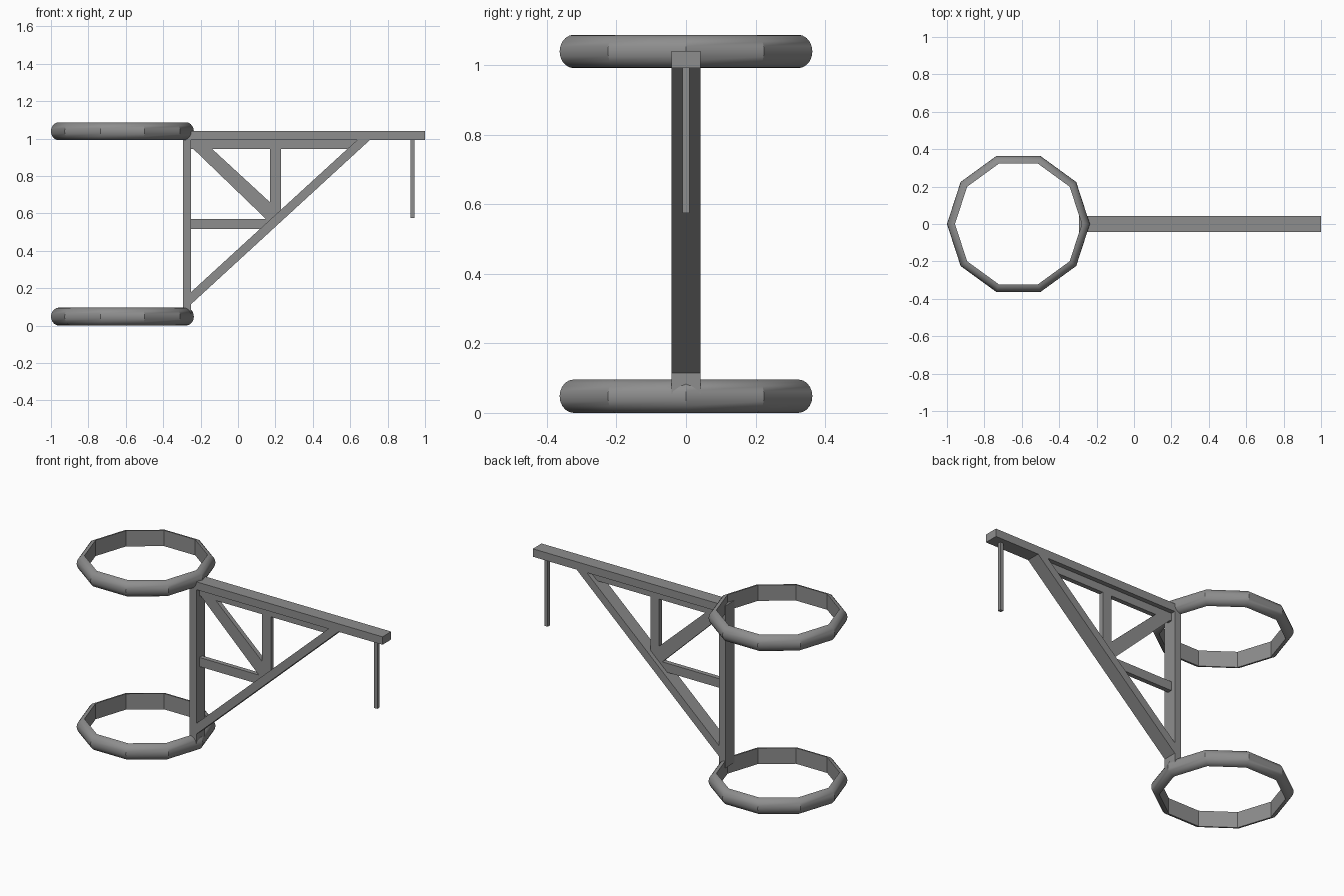
import bpy, bmesh, math

default = bpy.data.objects.get("Cube")
if default:
    bpy.data.objects.remove(default, do_unlink=True)

grey = bpy.data.materials.new("steel_grey")
grey.use_nodes = True
colour = (0.27, 0.27, 0.27, 1)
grey.diffuse_color = colour
grey.node_tree.nodes["Principled BSDF"].inputs["Base Color"].default_value = colour


def finish(name, bm):
    bmesh.ops.recalc_face_normals(bm, faces=bm.faces)
    mesh = bpy.data.meshes.new(name)
    bm.to_mesh(mesh)
    bm.free()
    mesh.materials.append(grey)
    obj = bpy.data.objects.new(name, mesh)
    bpy.context.collection.objects.link(obj)
    return obj


def bar(name, outline, half):
    """Extrude an x-z outline evenly to both sides of y = 0."""
    bm = bmesh.new()
    face = bm.faces.new([bm.verts.new((x, -half, z)) for x, z in outline])
    out = bmesh.ops.extrude_face_region(bm, geom=[face])
    moved = [v for v in out["geom"] if isinstance(v, bmesh.types.BMVert)]
    bmesh.ops.translate(bm, verts=moved, vec=(0, 2 * half, 0))
    return finish(name, bm)


def box(name, x0, x1, z0, z1, half):
    return bar(name, [(x0, z0), (x1, z0), (x1, z1), (x0, z1)], half)


def ring(name, z, sides=10, steps=10):
    """Ten-sided hoop with a flat inner wall and a half-round outside."""
    bm = bmesh.new()
    loops = []
    for i in range(sides):
        a = math.tau * i / sides
        loop = []
        for j in range(steps + 1):
            t = math.pi * (j / steps - 0.5)
            r = 0.339 + 0.043 * math.cos(t)
            loop.append(bm.verts.new((-0.618 + r * math.cos(a), r * math.sin(a),
                                      z + 0.048 * math.sin(t))))
        loops.append(loop)
    for i in range(sides):
        a, b = loops[i], loops[(i + 1) % sides]
        for j in range(steps + 1):
            k = (j + 1) % (steps + 1)
            bm.faces.new((a[j], b[j], b[k], a[k]))
    obj = finish(name, bm)
    bpy.ops.object.select_all(action="DESELECT")
    obj.select_set(True)
    bpy.context.view_layer.objects.active = obj
    bpy.ops.object.shade_smooth_by_angle(angle=math.radians(30))


# Clamp rings
ring("lower_ring", 0.048)
ring("upper_ring", 1.039)

# Main frame
wide, thin = 0.042, 0.014
box("top_beam", -0.295, 1.0, 0.992, 1.04, wide)
box("post", -0.295, -0.25, 0.055, 0.992, wide)
bar("long_strut", [(-0.25, 0.115), (0.705, 0.992), (0.637, 0.992), (-0.25, 0.18)], wide)

# Inner braces
bar("upper_chord", [(-0.25, 0.945), (0.6, 0.945), (0.65, 0.992), (-0.25, 0.992)], thin)
bar("diagonal_brace", [(-0.25, 0.955), (0.17, 0.55), (0.23, 0.605),
                       (-0.19, 0.992), (-0.25, 0.992)], thin)
bar("horizontal_brace", [(-0.25, 0.515), (0.135, 0.515), (0.19, 0.57), (-0.25, 0.57)], thin)
bar("vertical_brace", [(0.17, 0.56), (0.23, 0.61), (0.23, 0.945), (0.17, 0.945)], thin)

# Hanging rod
box("hanging_rod", 0.922, 0.943, 0.575, 0.992, 0.01)
